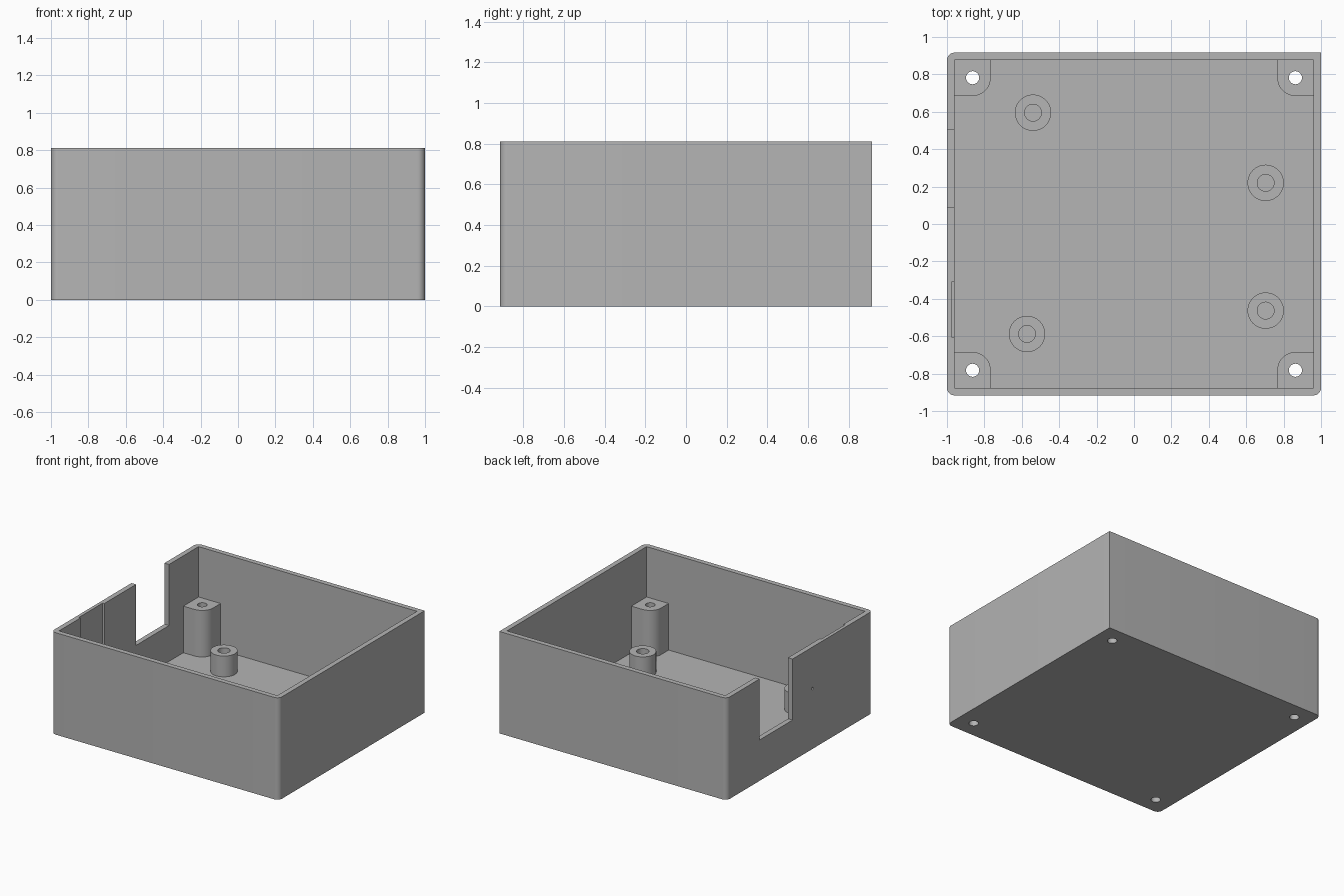
import bpy, bmesh, math
from mathutils import Matrix

cube = bpy.data.objects.get("Cube")
if cube:
    bpy.data.objects.remove(cube, do_unlink=True)

# Overall sizes
HX, HY, HEIGHT = 1.0, 0.916, 0.81
WALL, FLOOR, CORNER = 0.04, 0.04, 0.04
POST_X, POST_Y, POST_R, POST_TOP = 0.863, 0.782, 0.097, 0.41
STANDOFF_TOP = 0.205

grey = bpy.data.materials.new("plain grey")
grey.use_nodes = True
grey.diffuse_color = (0.46, 0.46, 0.46, 1)
grey.node_tree.nodes["Principled BSDF"].inputs["Base Color"].default_value = grey.diffuse_color


def arc(cx, cy, r, start, end, steps):
    angles = [math.radians(start + (end - start) * i / steps) for i in range(steps + 1)]
    return [(cx + r * math.cos(a), cy + r * math.sin(a)) for a in angles]


def circle(cx, cy, r, n=40):
    return arc(cx, cy, r, 0, 360, n)[:-1]


def rect(x0, x1, y0, y1):
    return [(x0, y0), (x1, y0), (x1, y1), (x0, y1)]


def prism(name, outline, z0, z1, matrix=None):
    bm = bmesh.new()
    face = bm.faces.new([bm.verts.new((x, y, z0)) for x, y in outline])
    top = bmesh.ops.extrude_face_region(bm, geom=[face])["geom"]
    bmesh.ops.translate(bm, vec=(0, 0, z1 - z0),
                        verts=[v for v in top if isinstance(v, bmesh.types.BMVert)])
    bmesh.ops.recalc_face_normals(bm, faces=bm.faces)
    if matrix:
        bm.transform(matrix)
    mesh = bpy.data.meshes.new(name)
    bm.to_mesh(mesh)
    bm.free()
    mesh.materials.append(grey)
    obj = bpy.data.objects.new(name, mesh)
    bpy.context.collection.objects.link(obj)
    return obj


def cut(obj, cutters):
    """Subtract the cutters, bake the result and discard the cutters."""
    for c in cutters:
        c.hide_render = True
        mod = obj.modifiers.new("cut", "BOOLEAN")
        mod.operation, mod.solver, mod.object = "DIFFERENCE", "EXACT", c
    depsgraph = bpy.context.evaluated_depsgraph_get()
    baked = bpy.data.meshes.new_from_object(obj.evaluated_get(depsgraph))
    obj.modifiers.clear()
    obj.data = baked
    for c in cutters:
        bpy.data.objects.remove(c, do_unlink=True)


def smooth(obj):
    bpy.ops.object.select_all(action="DESELECT")
    obj.select_set(True)
    bpy.context.view_layer.objects.active = obj
    bpy.ops.object.shade_smooth_by_angle(angle=math.radians(30))


# Box shell: three rounded corners, one square corner at the back left
ix, iy = HX - CORNER, HY - CORNER
outline = (arc(-ix, iy, CORNER, 90, 180, 8) + arc(-ix, -iy, CORNER, 180, 270, 8)
           + arc(ix, -iy, CORNER, 270, 360, 8) + [(HX, HY)])
shell = prism("box_shell", outline, 0, HEIGHT)
corners = [(sx, sy) for sx in (-1, 1) for sy in (-1, 1)]

cutters = [
    prism("cavity_cutter", rect(-HX + WALL, HX - WALL, -HY + WALL, HY - WALL), FLOOR, 1),
    prism("wall_notch_cutter", rect(-1.1, -0.9, 0.09, 0.505), 0.325, 1),
    prism("wall_recess_cutter", rect(-0.974, -0.9, -0.607, -0.308), FLOOR + 0.02, 1),
    prism("pin_hole_cutter", circle(0, 0, 0.01, 12), -0.02, 0.02,
          Matrix.Translation((-HX, -0.16, 0.48)) @ Matrix.Rotation(math.pi / 2, 4, "Y")),
]
cutters += [prism("screw_hole_cutter", circle(sx * POST_X, sy * POST_Y, 0.035), -0.1, 1)
            for sx, sy in corners]
cut(shell, cutters)
smooth(shell)

# Corner screw posts, merged into the walls with one rounded inner corner
for sx, sy in corners:
    px, py = HX - 0.02, HY - 0.02
    shape = [(px, py), (POST_X - POST_R, py)]
    shape += arc(POST_X, POST_Y, POST_R, 180, 270, 12) + [(px, POST_Y - POST_R)]
    post = prism("screw_post", [(sx * x, sy * y) for x, y in shape], 0.02, POST_TOP)
    cut(post, [prism("post_hole_cutter", circle(sx * POST_X, sy * POST_Y, 0.035), -0.1, 1)])
    smooth(post)

# Round board standoffs with blind holes down to the floor
for x, y in [(-0.54, 0.595), (0.704, 0.22), (0.704, -0.463), (-0.572, -0.588)]:
    standoff = prism("board_standoff", circle(x, y, POST_R, 48), 0.02, STANDOFF_TOP)
    cut(standoff, [prism("standoff_hole_cutter", circle(x, y, 0.045), -0.1, 1)])
    smooth(standoff)
